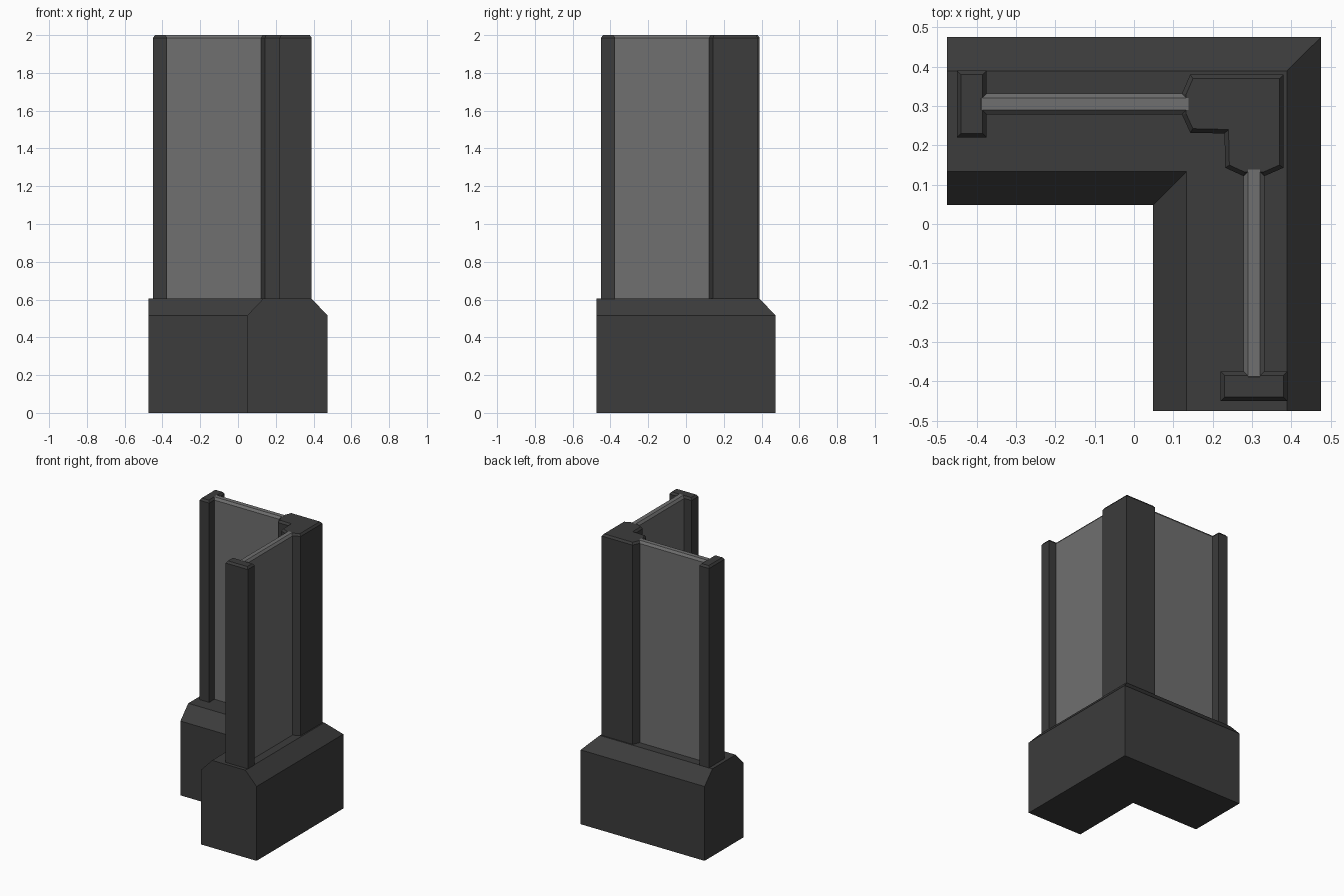
import bpy
import bmesh

if "Cube" in bpy.data.objects:
    bpy.data.objects.remove(bpy.data.objects["Cube"])


def material(name, value):
    mat = bpy.data.materials.new(name)
    mat.use_nodes = True
    colour = (value, value, value, 1)
    mat.diffuse_color = colour
    mat.node_tree.nodes["Principled BSDF"].inputs["Base Color"].default_value = colour
    return mat


dark = material("dark grey", 0.045)
light = material("mid grey", 0.16)


def finish(bm, name, mat):
    bmesh.ops.recalc_face_normals(bm, faces=bm.faces)
    mesh = bpy.data.meshes.new(name)
    bm.to_mesh(mesh)
    bm.free()
    mesh.materials.append(mat)
    obj = bpy.data.objects.new(name, mesh)
    bpy.context.collection.objects.link(obj)
    return obj


def loft(name, rings, mat):
    """Join matching (outline, height) rings and cap both ends."""
    bm = bmesh.new()
    loops = [[bm.verts.new((x, y, z)) for x, y in pts] for pts, z in rings]
    n = len(loops[0])
    for low, high in zip(loops, loops[1:]):
        for i in range(n):
            j = (i + 1) % n
            bm.faces.new((low[i], low[j], high[j], high[i]))
    bm.faces.new(loops[0][::-1])
    bm.faces.new(loops[-1])
    return finish(bm, name, mat)


def post(name, outline, z0, z1, chamfer, mat):
    """Upright prism with a chamfered top rim."""
    bm = bmesh.new()
    face = bm.faces.new([bm.verts.new((x, y, z0)) for x, y in outline])
    bottom = face.copy()
    top = bmesh.ops.extrude_face_region(bm, geom=[face])["geom"]
    verts = [g for g in top if isinstance(g, bmesh.types.BMVert)]
    bmesh.ops.translate(bm, verts=verts, vec=(0, 0, z1 - chamfer - z0))
    bmesh.ops.recalc_face_normals(bm, faces=bm.faces)
    cap = [f for f in bm.faces if all(v in verts for v in f.verts)]
    bmesh.ops.inset_region(bm, faces=cap, thickness=chamfer * 0.75,
                           depth=0, use_even_offset=True)
    # Lift the inset cap to form the sloped rim
    bmesh.ops.translate(bm, verts=list(cap[0].verts), vec=(0, 0, chamfer))
    return finish(bm, name, mat)


def rect(x0, x1, y0, y1):
    return [(x0, y0), (x1, y0), (x1, y1), (x0, y1)]


def swap(points):
    """Mirror an outline across the diagonal of the corner."""
    return [(y, x) for x, y in reversed(points)]


def corner_outline(inset):
    end, outer, inner = -0.475, 0.475 - inset, 0.048 + inset
    return [(end, inner), (inner, inner), (inner, end),
            (outer, end), (outer, outer), (end, outer)]


# L-shaped base with sloped shoulders
loft("corner_base", [(corner_outline(0), 0), (corner_outline(0), 0.515),
                     (corner_outline(0.086), 0.605)], dark)

# Corner post: half of the outline, mirrored across the diagonal
half = [(0.38, 0.38), (0.143, 0.38), (0.122, 0.332),
        (0.122, 0.278), (0.143, 0.232), (0.228, 0.232)]
half[-1] = (0.23, 0.23)
outline = half + swap(half)[1:-1]
post("corner_post", outline, 0.6, 2.0, 0.014, dark)

# End posts and panels on both arms
end_post = rect(-0.45, -0.375, 0.22, 0.39)
panel = rect(-0.4, 0.15, 0.278, 0.332)
for side, place in (("back", list), ("left", swap)):
    post(side + "_end_post", place(end_post), 0.6, 2.0, 0.014, dark)
    post(side + "_panel", place(panel), 0.6, 2.0005, 0.016, light)
